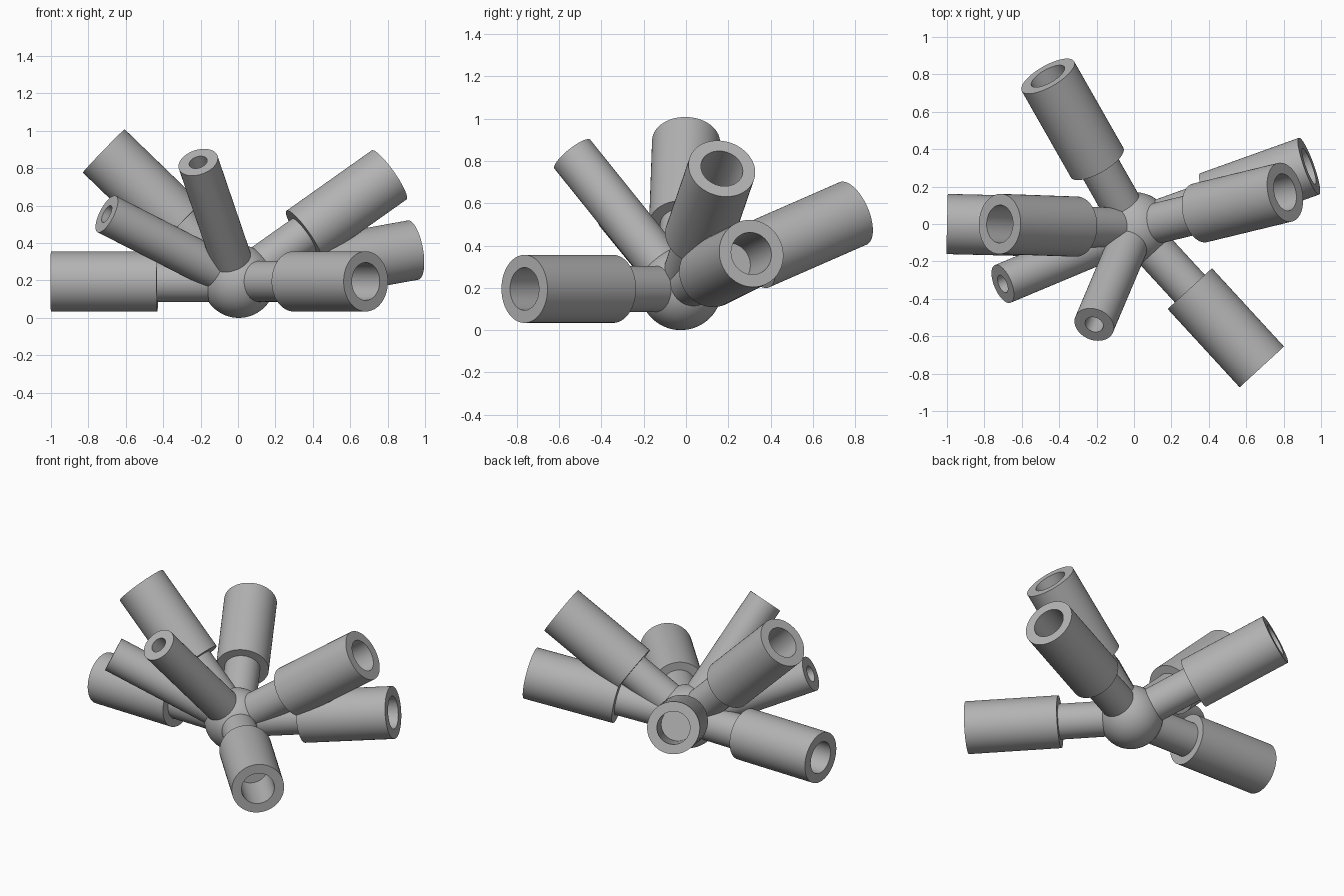
import bpy, bmesh, math
from mathutils import Vector

cube = bpy.data.objects.get("Cube")
if cube:
    bpy.data.objects.remove(cube, do_unlink=True)

grey = bpy.data.materials.new("plain_grey")
grey.use_nodes = True
colour = (0.45, 0.45, 0.45, 1)
grey.diffuse_color = colour
grey.node_tree.nodes["Principled BSDF"].inputs["Base Color"].default_value = colour

HUB = Vector((0.004, -0.025, 0.195))
HUB_R = 0.195
ROD_R = 0.109
JOINT = 0.435      # distance from the hub centre to the sleeve
BORE_DEPTH = 0.3


def smooth(ob):
    ob.data.materials.append(grey)
    bpy.ops.object.select_all(action='DESELECT')
    ob.select_set(True)
    bpy.context.view_layer.objects.active = ob
    bpy.ops.object.shade_smooth_by_angle(angle=math.radians(30))


def lathe(name, profile, direction, steps=64):
    """Spin a (radius, distance) profile about z, then aim it from the hub."""
    bm = bmesh.new()
    verts = [bm.verts.new((r, 0, d)) for r, d in profile]
    edges = [bm.edges.new(pair) for pair in zip(verts, verts[1:])]
    bmesh.ops.spin(bm, geom=verts + edges, cent=(0, 0, 0), axis=(0, 0, 1),
                   angle=math.tau, steps=steps, use_duplicate=False)
    bmesh.ops.remove_doubles(bm, verts=bm.verts, dist=1e-5)
    bmesh.ops.recalc_face_normals(bm, faces=bm.faces)
    mesh = bpy.data.meshes.new(name)
    bm.to_mesh(mesh)
    bm.free()
    ob = bpy.data.objects.new(name, mesh)
    bpy.context.collection.objects.link(ob)
    ob.location = HUB
    ob.rotation_mode = 'QUATERNION'
    ob.rotation_quaternion = Vector(direction).to_track_quat('Z', 'Y')
    smooth(ob)


def arm(name, direction, length, sleeve_r, bore_r):
    """A rod out of the hub carrying a sleeve with a blind bore."""
    lathe(name + "_rod", [(0, 0), (ROD_R, 0), (ROD_R, JOINT), (0, JOINT)], direction)
    floor = length - BORE_DEPTH
    lathe(name + "_sleeve", [(0, JOINT), (sleeve_r, JOINT), (sleeve_r, length),
                             (bore_r, length), (bore_r, floor), (0, floor)], direction)


# Central ball
bpy.ops.mesh.primitive_uv_sphere_add(segments=64, ring_count=32, radius=HUB_R, location=HUB)
hub = bpy.context.object
hub.name = "hub_ball"
smooth(hub)

# Wide arms
wide = {
    "right_level_arm": (-1, 0.025, 0),
    "right_raised_arm": (-0.717, 0.025, 0.693),
    "front_left_level_arm": (0.68, -0.74, 0),
    "back_right_arm": (-0.468, 0.822, 0.36),
    "left_raised_arm": (0.805, 0.195, 0.57),
    "left_low_arm": (0.94, 0.337, 0.169),
}
for name, direction in wide.items():
    arm(name, direction, 1.004, 0.161, 0.101)

# Narrow arms, sleeve flush with the rod
narrow = {
    "front_raised_arm": (-0.218, -0.515, 0.64),
    "front_right_arm": (-0.705, -0.295, 0.36),
}
for name, direction in narrow.items():
    arm(name, direction, 0.846, ROD_R, 0.05)
